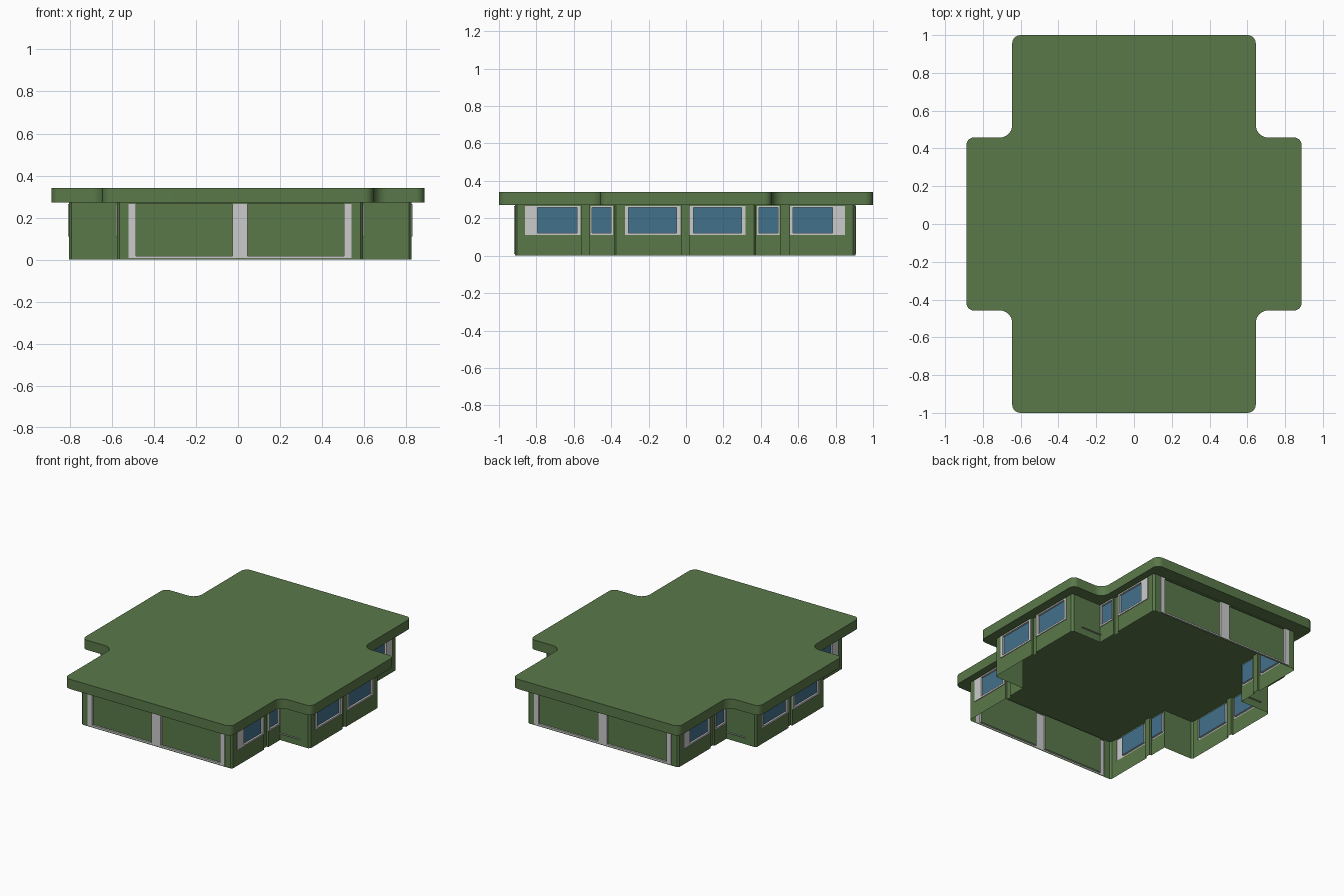
import bpy, bmesh, math
from mathutils import Vector

if "Cube" in bpy.data.objects:
    bpy.data.objects.remove(bpy.data.objects["Cube"])


def material(name, rgb):
    m = bpy.data.materials.new(name)
    m.diffuse_color = (*rgb, 1)
    m.use_nodes = True
    m.node_tree.nodes["Principled BSDF"].inputs["Base Color"].default_value = m.diffuse_color
    return m


GREEN, WHITE, GLASS = 0, 1, 2
MATS = [material("wall_green", (0.102, 0.19, 0.068)),
        material("frame_grey", (0.60, 0.60, 0.60)),
        material("window_blue", (0.055, 0.165, 0.26))]
CENTRE = Vector((0.01, -0.005, 0))
Z = Vector((0, 0, 1))
TOP = 0.275


def make_object(name, bm, mirror=True):
    me = bpy.data.meshes.new(name)
    bmesh.ops.remove_doubles(bm, verts=bm.verts, dist=1e-5)
    bm.to_mesh(me)
    bm.free()
    ob = bpy.data.objects.new(name, me)
    bpy.context.collection.objects.link(ob)
    for m in MATS:
        me.materials.append(m)
    if mirror:
        ob.location = CENTRE
        mod = ob.modifiers.new("mirror", 'MIRROR')
        mod.use_axis = (True, True, False)
    return ob


def quad(bm, pts, normal, mat):
    """Add a quad wound so that it faces along normal."""
    pts = [Vector(p) for p in pts]
    if (pts[1] - pts[0]).cross(pts[2] - pts[0]).dot(normal) < 0:
        pts.reverse()
    f = bm.faces.new([bm.verts.new(p) for p in pts])
    f.material_index = mat


def wall(name, origin, along, out, u0, u1, features=()):
    """Thin wall sheet; features are (u0, u1, z0, z1, depth, material)."""
    bm = bmesh.new()
    origin, along, out = Vector(origin), Vector(along), Vector(out)
    us = sorted({u0, u1, *[f[0] for f in features], *[f[1] for f in features]})
    zs = sorted({0.0, TOP, *[f[2] for f in features], *[f[3] for f in features]})

    def cell(i, j):
        if not (0 <= i < len(us) - 1 and 0 <= j < len(zs) - 1):
            return None
        u, z = (us[i] + us[i + 1]) / 2, (zs[j] + zs[j + 1]) / 2
        hit = (0.0, GREEN)
        for f in features:
            if f[0] < u < f[1] and f[2] < z < f[3]:
                hit = f[4:]
        return hit

    def P(u, z, d):
        return origin + along * u + Z * z + out * d

    for i in range(len(us) - 1):
        for j in range(len(zs) - 1):
            d, mat = cell(i, j)
            a, b, c, e = us[i], us[i + 1], zs[j], zs[j + 1]
            quad(bm, [P(a, c, d), P(b, c, d), P(b, e, d), P(a, e, d)], out, mat)
            # step faces towards the next cell along and the next cell up
            for n, p, q, axis in ((cell(i + 1, j), (b, c), (b, e), along),
                                  (cell(i, j + 1), (a, e), (b, e), Z)):
                if n and abs(n[0] - d) > 1e-6:
                    m = WHITE if WHITE in (mat, n[1]) else GREEN
                    quad(bm, [P(*p, d), P(*q, d), P(*q, n[0]), P(*p, n[0])],
                         axis if d > n[0] else -axis, m)
    return make_object(name, bm)


def window(f0, f1, g0, g1):
    return [(f0, f1, 0.11, 0.265, 0.005, WHITE),
            (g0, g1, 0.122, 0.258, -0.008, GLASS)]


def groove(a, b):
    return [(a, b, 0.0, TOP, -0.014, GREEN)]


# Wall positions relative to the house centre (one quarter, mirrored twice)
BX, BY, WX, WY, C = 0.585, 0.91, 0.815, 0.38, 0.012
X, Y = (1, 0, 0), (0, 1, 0)

wall("wing_side_wall", (WX, 0, 0), Y, X, 0, WY - C,
     groove(0, 0.02) + window(0.025, 0.322, 0.045, 0.303))
wall("wing_end_wall", (0, WY, 0), X, Y, BX, WX - C)
wall("body_side_wall", (BX, 0, 0), Y, X, WY, BY - C,
     window(0.385, 0.505, 0.396, 0.497) + groove(0.51, 0.555)
     + window(0.56, 0.855, 0.577, 0.788))
wall("body_end_wall", (0, BY, 0), X, Y, 0, BX - C,
     [(0, 0.53, 0.008, 0.265, 0.005, WHITE),
      (0.035, 0.495, 0.018, 0.265, -0.008, GREEN)])

# Chamfered outer corners
bm = bmesh.new()
for x, y in ((BX, BY), (WX, WY)):
    quad(bm, [(x, y - C, 0), (x - C, y, 0), (x - C, y, TOP), (x, y - C, TOP)],
         Vector((1, 1, 0)), GREEN)
make_object("corner_posts", bm)

# Thin low ledges on the wing ends
bm = bmesh.new()
quad(bm, [(BX, WY, 0.05), (0.74, WY, 0.05), (0.74, WY + 0.012, 0.05),
          (BX, WY + 0.012, 0.05)], Z, WHITE)
make_object("wing_ledges", bm)

# Cross-shaped roof slab with rounded corners
RX, RY, NX, NY = 0.887, 0.458, 0.645, 1.0
quarter = [((RX, RY), 0.04), ((NX, RY), 0.065), ((NX, NY), 0.045)]
corners = []
for sx, sy in ((1, 1), (-1, 1), (-1, -1), (1, -1)):
    pts = [(Vector((x * sx, y * sy, 0)), r) for (x, y), r in quarter]
    corners += pts if sx * sy > 0 else pts[::-1]

outline = []
for i, (p, r) in enumerate(corners):
    a = (corners[i - 1][0] - p).normalized()
    b = (corners[(i + 1) % len(corners)][0] - p).normalized()
    mid = p + (a + b) * r
    for k in range(9):
        t = k / 8 * math.pi / 2
        outline.append(mid - b * r * math.cos(t) - a * r * math.sin(t))

bm = bmesh.new()
face = bm.faces.new([bm.verts.new(p + Z * 0.272) for p in outline])
top = bmesh.ops.extrude_face_region(bm, geom=[face], use_keep_orig=True)
bmesh.ops.translate(bm, vec=(0, 0, 0.068),
                    verts=[v for v in top["geom"] if isinstance(v, bmesh.types.BMVert)])
bmesh.ops.recalc_face_normals(bm, faces=bm.faces)
roof = make_object("roof_slab", bm, mirror=False)

# Smooth the rounded roof corners, keep the rims sharp
bpy.context.view_layer.objects.active = roof
roof.select_set(True)
bpy.ops.object.shade_smooth_by_angle(angle=math.radians(30))
